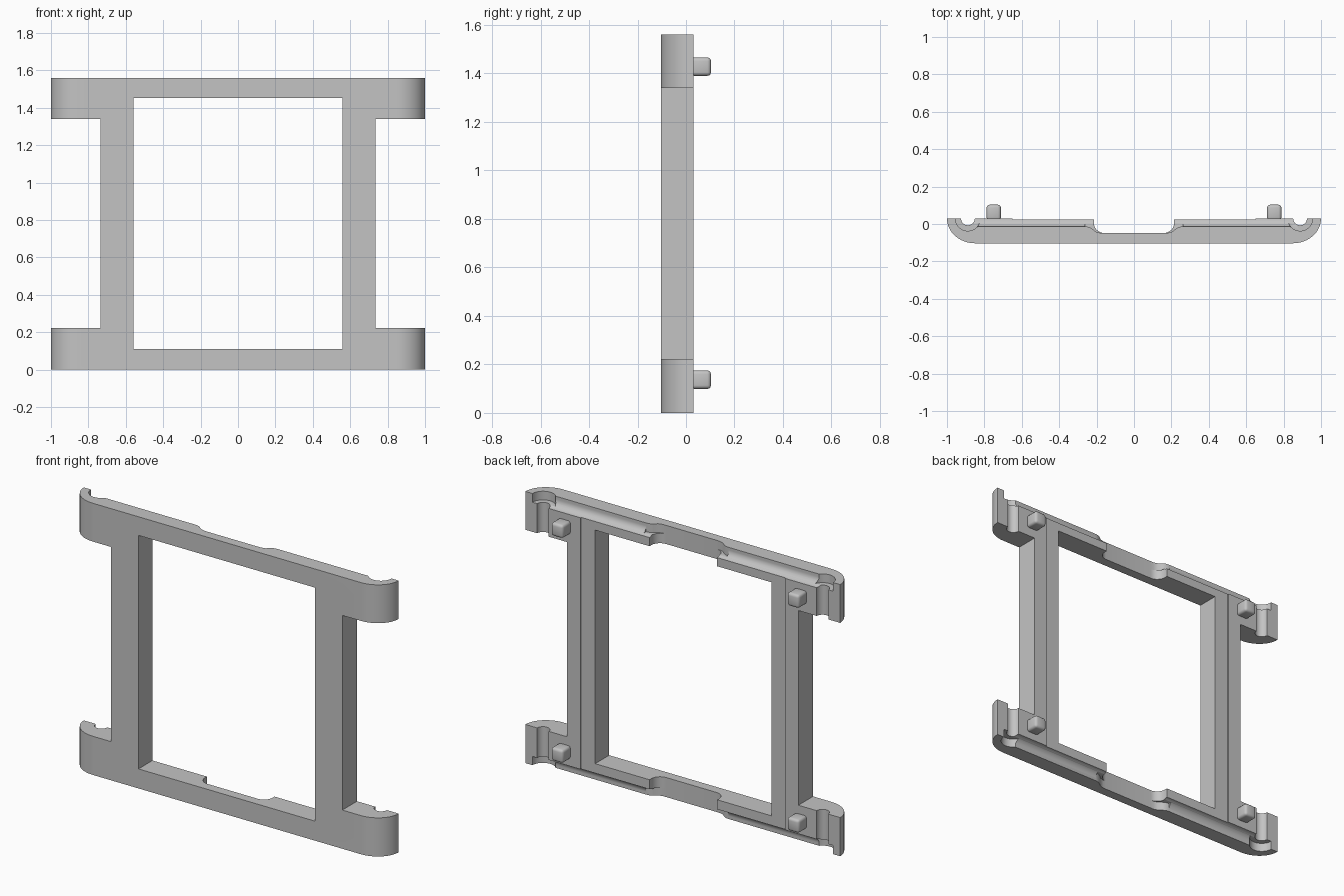
import bpy, bmesh
from math import sin, cos, pi

cube = bpy.data.objects.get("Cube")
if cube:
    bpy.data.objects.remove(cube, do_unlink=True)

TOP, FRONT, BACK, INNER = 1.56, -0.103, 0.03, 0.024

grey = bpy.data.materials.new("plain grey")
grey.use_nodes = True
grey.diffuse_color = (0.55, 0.55, 0.55, 1)
grey.node_tree.nodes["Principled BSDF"].inputs["Base Color"].default_value = (0.55, 0.55, 0.55, 1)


def arc(cx, cy, rx, ry, a0, a1, n=12):
    """Points along an elliptical arc."""
    steps = [a0 + (a1 - a0) * i / n for i in range(n + 1)]
    return [(cx + rx * cos(a), cy + ry * sin(a)) for a in steps]


def prism(name, pts, lo, hi, axis="z"):
    """Closed profile extruded along z (points are x, y) or x (points are y, z)."""
    bm = bmesh.new()
    place = (lambda p, t: (p[0], p[1], t)) if axis == "z" else (lambda p, t: (t, p[0], p[1]))
    a = [bm.verts.new(place(p, lo)) for p in pts]
    b = [bm.verts.new(place(p, hi)) for p in pts]
    bm.faces.new(a)
    bm.faces.new(b[::-1])
    for i in range(len(pts)):
        j = (i + 1) % len(pts)
        bm.faces.new((a[i], b[i], b[j], a[j]))
    bmesh.ops.recalc_face_normals(bm, faces=bm.faces)
    mesh = bpy.data.meshes.new(name)
    bm.to_mesh(mesh)
    bm.free()
    mesh.materials.append(grey)
    obj = bpy.data.objects.new(name, mesh)
    bpy.context.collection.objects.link(obj)
    return obj


def rect(x0, x1, y0, y1):
    return [(x0, y0), (x1, y0), (x1, y1), (x0, y1)]


def activate(obj):
    bpy.ops.object.select_all(action="DESELECT")
    obj.select_set(True)
    bpy.context.view_layer.objects.active = obj


def cut(obj, cutter):
    activate(obj)
    mod = obj.modifiers.new("cut", "BOOLEAN")
    mod.operation, mod.solver, mod.object = "DIFFERENCE", "EXACT", cutter
    bpy.ops.object.modifier_apply(modifier=mod.name)
    bpy.data.objects.remove(cutter, do_unlink=True)


def flip(pts, s):
    return [(s * x, y) for x, y in pts]


# Frame profile: flat front, curled hook ends, centre notch in the back
half = [(0.16, -0.048)]
half += arc(0.16, 0.007, 0.055, 0.055, -pi / 2, 0, 8)[1:]
half += [(0.215, INNER), (0.65, INNER), (0.65, BACK), (1, BACK)]
half += arc(0.85, BACK, 0.15, BACK - FRONT, 0, -pi / 2, 16)[1:]
frame = prism("frame", half + flip(half, -1)[::-1], 0, TOP)

# Window opening
cut(frame, prism("window_cutter", rect(-0.56, 0.56, -1, 1), 0.112, 1.453))

for s in (-1, 1):
    # Gap between the upper and lower hooks
    gap = rect(0.735, 2, -1, 1)
    cut(frame, prism("gap_cutter", flip(gap, s), 0.222, 1.34))
    # Upright wire channel through the hooks
    hole = arc(0.888, BACK, 0.037, 0.037, 0, 2 * pi * 31 / 32, 31)
    cut(frame, prism("hole_cutter", flip(hole, s), -0.1, TOP + 0.1))

    for top in (False, True):
        def z(depth):
            return TOP - depth if top else depth

        def span(depth):
            return sorted((z(-0.1), z(depth)))

        # Wide recess at the outer end of the wire channel
        ring = arc(0.888, BACK, 0.067, 0.067, 0, 2 * pi * 31 / 32, 31)
        cut(frame, prism("recess_cutter", flip(ring, s), *span(0.05)))
        # Rounded wire groove along the rail edge
        cove = [(BACK + 0.05, z(-0.05)), (-0.013, z(-0.05))]
        cove += [(y, z(d)) for y, d in arc(BACK, 0.015, 0.043, 0.043, pi, pi / 2)]
        cove += [(BACK + 0.05, z(0.058))]
        cut(frame, prism("groove_cutter", cove, *sorted((s * 0.18, s * 0.86)), axis="x"))
        # Flare where the groove runs into the centre notch
        flare = [(0.15, 0.06), (0.15, -0.0479), (0.18, -0.0479), (0.205, -0.041),
                 (0.225, -0.025), (0.24, -0.016), (0.262, -0.0129), (0.262, 0.06)]
        cut(frame, prism("flare_cutter", flip(flare, s), *span(0.05)))

activate(frame)
bpy.ops.object.shade_smooth_by_angle(angle=0.6)

# Locating pegs on the back
for side, s in (("left", 1), ("right", -1)):
    for level, zc in (("upper", 1.428), ("lower", 0.137)):
        x = s * 0.75
        peg = prism(f"{level}_{side}_peg", rect(x - 0.038, x + 0.038, 0.02, 0.103),
                    zc - 0.038, zc + 0.038)
        activate(peg)
        mod = peg.modifiers.new("soft edges", "BEVEL")
        mod.width, mod.segments = 0.015, 3
        bpy.ops.object.modifier_apply(modifier=mod.name)
        bpy.ops.object.shade_smooth_by_angle(angle=0.6)
